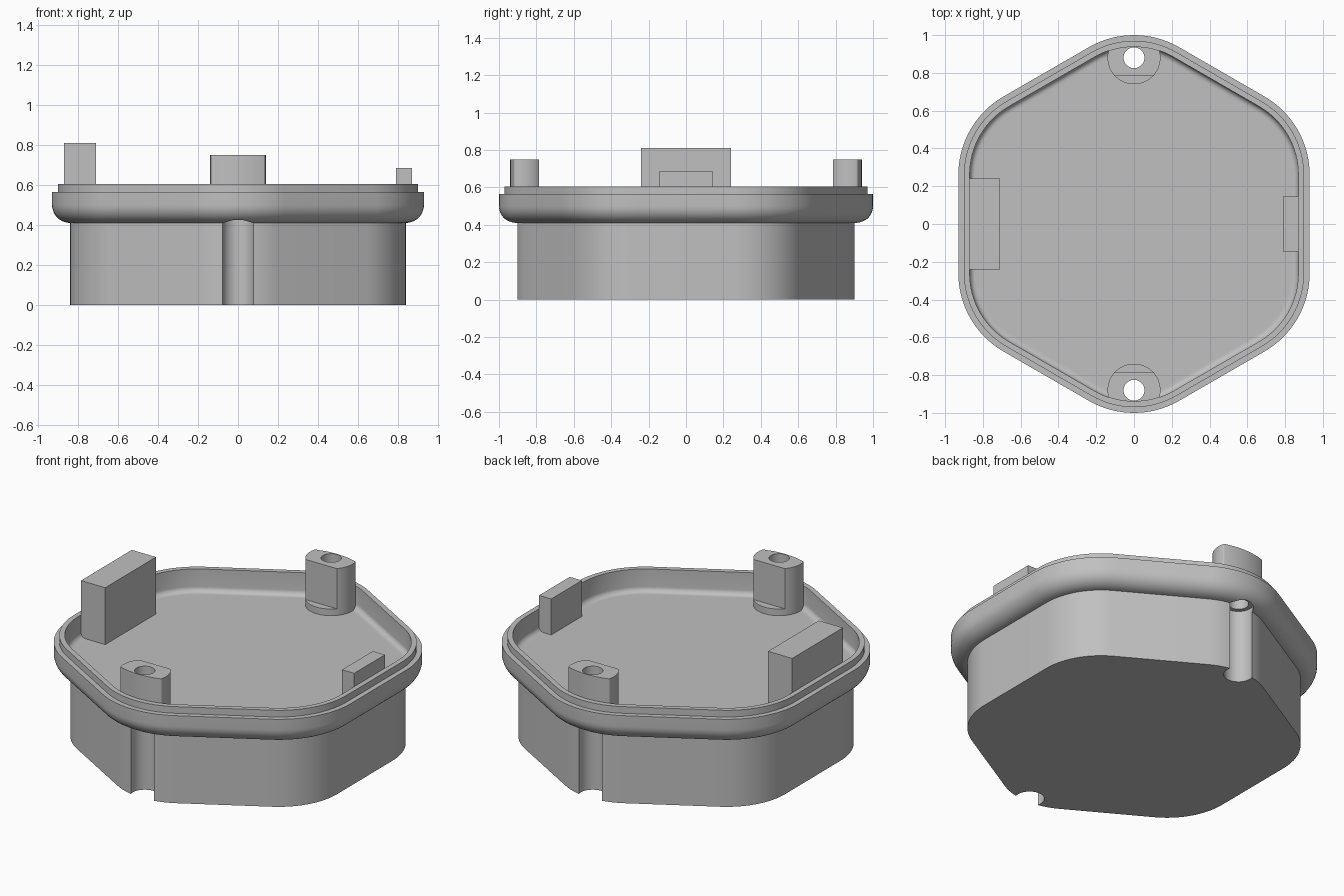
import bpy
import bmesh
from math import sin, cos, pi, radians, sqrt

if "Cube" in bpy.data.objects:
    bpy.data.objects.remove(bpy.data.objects["Cube"], do_unlink=True)

APOTHEM, CORNER = 0.93, 0.478     # outer rounded hexagon
FLOOR, SCREW_Y = 0.47, 0.88

grey = bpy.data.materials.new("plain grey")
GREY = (0.53, 0.53, 0.53, 1)
grey.use_nodes = True
grey.diffuse_color = GREY
grey.node_tree.nodes["Principled BSDF"].inputs["Base Color"].default_value = GREY


def hexagon(inset, steps=16):
    """Outline of the rounded hexagon, moved inward by inset."""
    reach = (APOTHEM - CORNER) / cos(pi / 6)
    r = CORNER - inset
    pts = []
    for k in range(6):
        mid = radians(30 + 60 * k)
        for i in range(steps + 1):
            a = mid + radians(-30 + 60 * i / steps)
            pts.append((reach * cos(mid) + r * cos(a), reach * sin(mid) + r * sin(a)))
    return pts


def circle(radius, y, n=96):
    return [(radius * cos(2 * pi * i / n), y + radius * sin(2 * pi * i / n)) for i in range(n)]


def loft(name, rings):
    """Closed solid through rings of (outline, z)."""
    bm = bmesh.new()
    loops = [[bm.verts.new((x, y, z)) for x, y in pts] for pts, z in rings]
    for a, b in zip(loops, loops[1:]):
        n = len(a)
        for i in range(n):
            j = (i + 1) % n
            bm.faces.new((a[i], a[j], b[j], b[i]))
    bm.faces.new(loops[0][::-1])
    bm.faces.new(loops[-1])
    bmesh.ops.remove_doubles(bm, verts=bm.verts, dist=1e-5)
    bmesh.ops.recalc_face_normals(bm, faces=bm.faces)
    mesh = bpy.data.meshes.new(name)
    bm.to_mesh(mesh)
    bm.free()
    mesh.materials.append(grey)
    obj = bpy.data.objects.new(name, mesh)
    bpy.context.collection.objects.link(obj)
    return obj


def select(obj):
    bpy.ops.object.select_all(action='DESELECT')
    obj.select_set(True)
    bpy.context.view_layer.objects.active = obj


def cut(obj, outline, z0, z1):
    cutter = loft("cutter", [(outline, z0), (outline, z1)])
    cutter.hide_render = True
    mod = obj.modifiers.new("cut", 'BOOLEAN')
    mod.operation, mod.solver, mod.object = 'DIFFERENCE', 'EXACT', cutter
    select(obj)
    bpy.ops.object.modifier_apply(modifier=mod.name)
    bpy.data.objects.remove(cutter, do_unlink=True)


def smooth(obj):
    select(obj)
    bpy.ops.object.shade_smooth_by_angle(angle=radians(30))


# Case: solid base, rounded rim, stepped lip and shallow tray
profile = [(0.09, 0)]
for i in range(11):
    a = pi / 2 * i / 10
    profile.append((0.09 - 0.09 * sin(a), 0.50 - 0.09 * cos(a)))
profile += [(0, 0.565), (0.03, 0.565), (0.03, 0.605), (0.06, 0.605)]
for i in range(7):
    a = pi / 2 * i / 6
    profile.append((0.09 - 0.03 * cos(a), FLOOR + 0.03 - 0.03 * sin(a)))
profile.append((0.10, FLOOR))
case = loft("case", [(hexagon(inset), z) for inset, z in profile])

# Screw channels up the outside of the base, and holes through the floor
for side in (-1, 1):
    cut(case, circle(0.08, side * SCREW_Y), -0.1, 0.44)
    cut(case, circle(0.055, side * SCREW_Y, 48), 0.3, 0.7)
smooth(case)


# Screw posts: round foot, then a post flattened on its inner side
def post_outline(side, flat):
    wall = CORNER - 0.06
    pts = []
    for x, y in circle(0.14, SCREW_Y, 144):
        y = min(y, 0.94 - wall + sqrt(wall ** 2 - x ** 2))
        pts.append((x, side * max(y, flat)))
    return pts


for side, label in ((-1, "front"), (1, "back")):
    for part, flat, z0, z1 in (("foot", 0, 0.46, 0.51), ("post", 0.785, 0.50, 0.75)):
        outline = post_outline(side, flat)
        obj = loft(f"{label}_screw_{part}", [(outline, z0), (outline, z1)])
        cut(obj, circle(0.055, side * SCREW_Y, 48), 0.3, 0.9)
        smooth(obj)


# Tabs standing on the tray floor against the side walls
def tab(name, x0, x1, half, top):
    box = [(x0, -half), (x1, -half), (x1, half), (x0, half)]
    loft(name, [(box, FLOOR - 0.01), (box, top)])


tab("right_tall_tab", -0.87, -0.71, 0.24, 0.81)
tab("left_short_tab", 0.79, 0.87, 0.145, 0.685)
